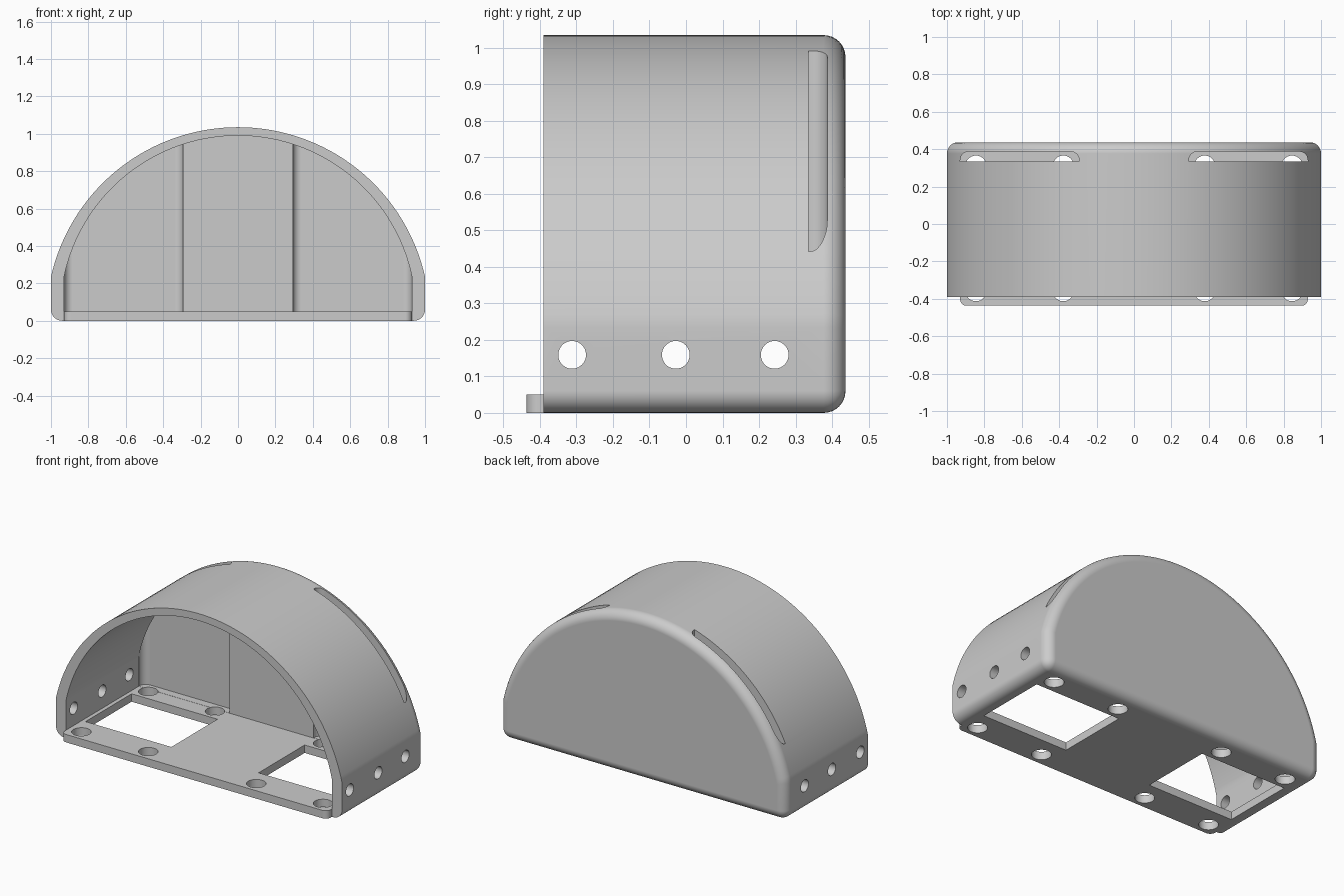
import bpy
import bmesh
from math import sin, cos, pi, asin, radians
from mathutils import Matrix

default = bpy.data.objects.get("Cube")
if default:
    bpy.data.objects.remove(default, do_unlink=True)

grey = bpy.data.materials.new("light_grey")
grey.use_nodes = True
GREY = (0.6, 0.6, 0.6, 1)
grey.diffuse_color = GREY
grey.node_tree.nodes["Principled BSDF"].inputs["Base Color"].default_value = GREY

FRONT, BACK, FLOOR, INNER = -0.39, 0.437, 0.05, 0.93


def add_object(name, bm):
    bmesh.ops.recalc_face_normals(bm, faces=bm.faces)
    mesh = bpy.data.meshes.new(name)
    bm.to_mesh(mesh)
    bm.free()
    obj = bpy.data.objects.new(name, mesh)
    bpy.context.collection.objects.link(obj)
    mesh.materials.append(grey)
    return obj


def prism(points, axis, lo, hi):
    """Extrude an outline along y (points are x, z) or z (points are x, y)."""
    bm = bmesh.new()
    place = (lambda a, b: (a, lo, b)) if axis == "y" else (lambda a, b: (a, b, lo))
    face = bm.faces.new([bm.verts.new(place(*p)) for p in points])
    moved = bmesh.ops.extrude_face_region(bm, geom=[face])["geom"]
    step = (0, hi - lo, 0) if axis == "y" else (0, 0, hi - lo)
    verts = [v for v in moved if isinstance(v, bmesh.types.BMVert)]
    bmesh.ops.translate(bm, verts=verts, vec=step)
    return bm


def arch(half, bottom, spring, top, steps=72):
    """Straight sides topped by a circular arc."""
    rise = top - spring
    radius = (rise ** 2 + half ** 2) / (2 * rise)
    centre = top - radius
    swing = asin(half / radius)
    angles = [swing - 2 * swing * i / steps for i in range(steps + 1)]
    arc = [(radius * sin(a), centre + radius * cos(a)) for a in angles]
    return [(-half, bottom), (half, bottom)] + arc


def rounded_end(x0, x1, y_flat, y_round, r, steps=8):
    """Rectangle whose two corners on the y_round edge are rounded."""
    s = 1 if y_round > y_flat else -1
    pts = [(x0, y_flat), (x1, y_flat)]
    for cx, start in ((x1 - r, 0), (x0 + r, pi / 2)):
        for i in range(steps + 1):
            a = start + pi / 2 * i / steps
            pts.append((cx + r * cos(a), y_round - s * r + s * r * sin(a)))
    return pts


def cylinder(r, depth, location, along_x=False):
    bm = bmesh.new()
    matrix = Matrix.Translation(location)
    if along_x:
        matrix = matrix @ Matrix.Rotation(pi / 2, 4, "Y")
    bmesh.ops.create_cone(bm, cap_ends=True, segments=40, radius1=r, radius2=r,
                          depth=depth, matrix=matrix)
    return bm


def combine(target, bm, operation="DIFFERENCE"):
    tool = add_object("helper", bm)
    tool.hide_render = True
    mod = target.modifiers.new("cut", "BOOLEAN")
    mod.operation, mod.solver, mod.object = operation, "EXACT", tool
    bpy.context.view_layer.objects.active = target
    bpy.ops.object.modifier_apply(modifier=mod.name)
    bpy.data.objects.remove(tool, do_unlink=True)


# Outer body with rounded back rim and rounded lower side edges
bm = prism(arch(1, 0, 0.235, 1.035), "y", FRONT, BACK)
edges = []
for e in bm.edges:
    a, b = (v.co for v in e.verts)
    rim = min(a.y, b.y) > BACK - 0.001
    lower_side = max(a.z, b.z) < 0.001 and abs(a.x - b.x) < 0.001
    if rim or lower_side:
        edges.append(e)
bmesh.ops.bevel(bm, geom=edges, offset=0.06, offset_type="OFFSET", segments=8,
                profile=0.5, affect="EDGES", clamp_overlap=False)
housing = add_object("arched_housing", bm)

# Hollow interior, open at the front
combine(housing, prism(arch(INNER, FLOOR, 0.235, 0.99), "y", -0.6, 0.336))

# Vertical pockets in the back wall that break through the arch as slots
for x0, x1 in ((0.293, 0.929), (-0.929, -0.293)):
    combine(housing, prism(rounded_end(x0, x1, 0.335, 0.387, 0.045), "z", FLOOR + 0.001, 1.2))

# Front lip of the floor
combine(housing, prism(rounded_end(-INNER, INNER, FRONT + 0.06, -0.437, 0.035), "z", 0, FLOOR),
        "UNION")

# Floor windows and screw holes on both sides
for side in (-1, 1):
    xs = sorted((side * 0.305, side * 0.905))
    window = [(xs[0], -0.23), (xs[1], -0.23), (xs[1], 0.23), (xs[0], 0.23)]
    combine(housing, prism(window, "z", -0.1, 0.12))
    for x in (0.378, 0.845):
        for y in (-0.357, 0.31):
            combine(housing, cylinder(0.056, 0.2, (side * x, y, 0)))

# Side wall holes
for y in (-0.312, -0.028, 0.243):
    combine(housing, cylinder(0.038, 3, (0, y, 0.159), along_x=True))

# Smooth shading with crisp edges
bpy.ops.object.select_all(action="DESELECT")
housing.select_set(True)
bpy.context.view_layer.objects.active = housing
bpy.ops.object.shade_smooth_by_angle(angle=radians(30))
normals = housing.modifiers.new("weighted_normals", "WEIGHTED_NORMAL")
normals.keep_sharp = True
